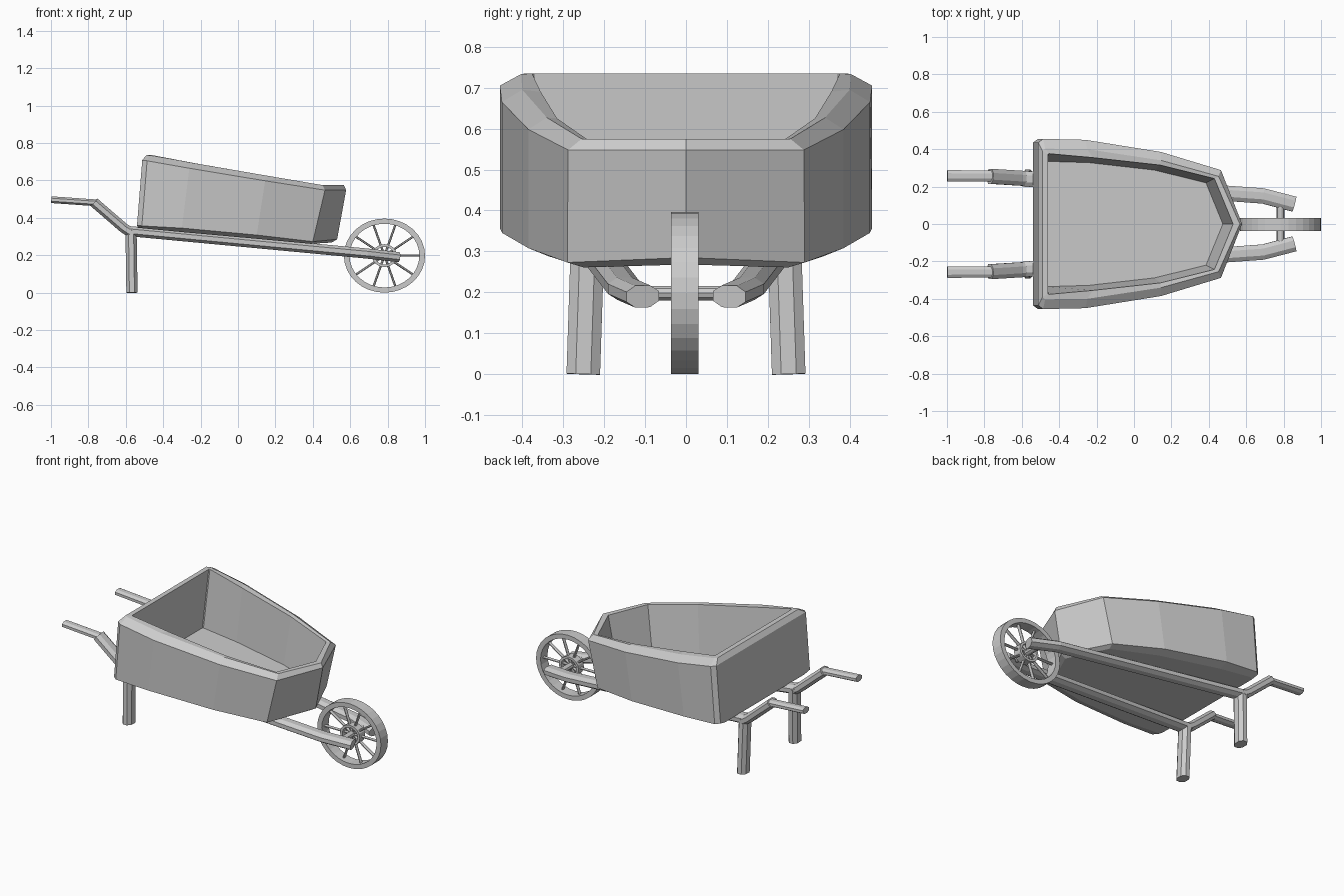
import bpy, bmesh, math
from mathutils import Vector

old = bpy.data.objects.get("Cube")
if old:
    bpy.data.objects.remove(old, do_unlink=True)

GREY = (0.6, 0.6, 0.6, 1)
mat = bpy.data.materials.new("plain grey")
mat.use_nodes = True
mat.diffuse_color = GREY
mat.node_tree.nodes["Principled BSDF"].inputs["Base Color"].default_value = GREY


def loft(name, rings, closed=False):
    """Skin a list of equal-length rings; cap the ends or close the loop."""
    bm = bmesh.new()
    rows = [[bm.verts.new(p) for p in ring] for ring in rings]
    pairs = list(zip(rows, rows[1:]))
    if closed:
        pairs.append((rows[-1], rows[0]))
    else:
        bm.faces.new(rows[0])
        bm.faces.new(rows[-1])
    n = len(rows[0])
    for a, b in pairs:
        for i in range(n):
            j = (i + 1) % n
            bm.faces.new((a[i], a[j], b[j], b[i]))
    bmesh.ops.recalc_face_normals(bm, faces=bm.faces)
    mesh = bpy.data.meshes.new(name)
    bm.to_mesh(mesh)
    bm.free()
    mesh.materials.append(mat)
    obj = bpy.data.objects.new(name, mesh)
    bpy.context.collection.objects.link(obj)
    return obj


def beam(name, path, half_w, half_h):
    """Sweep a chamfered section along a path; half_w is measured along y."""
    pts = [Vector(p) for p in path]
    c = 0.45
    section = [(1, c), (c, 1), (-c, 1), (-1, c), (-1, -c), (-c, -1), (c, -1), (1, -c)]
    rings = []
    for i, p in enumerate(pts):
        t = pts[min(i + 1, len(pts) - 1)] - pts[max(i - 1, 0)]
        up = t.cross(Vector((0, 1, 0))).normalized()
        side = up.cross(t).normalized()
        rings.append([p + side * half_w * a + up * half_h * b for a, b in section])
    return loft(name, rings)


def hull_ring(half, cut):
    """Cut the back corner, then mirror the half outline that ends at the nose."""
    (x, y, z), rest = half[0], half[1:]
    half = [(x, y - cut, z), (x + cut * 1.3, y, z - cut * .15)] + rest
    return half + [(x, -y, z) for x, y, z in reversed(half[:-1])]


# Tub: base, wall foot, outer rim, chamfer, inner rim and floor outlines
base = [(-.535, .405, .347), (-.3, .395, .324), (.1, .335, .288), (.39, .25, .261), (.5, 0, .268)]
wall_foot = [(-.54, .455, .36), (-.3, .449, .345), (.1, .385, .308), (.4, .29, .273), (.53, 0, .285)]
outer_rim = [(-.512, .455, .708), (-.26, .45, .665), (.145, .385, .598), (.465, .288, .548), (.578, 0, .548)]
chamfer = [(-.49, .403, .735), (-.25, .4, .695), (.145, .34, .627), (.452, .255, .575), (.566, 0, .575)]
inner_rim = [(-.46, .376, .735), (-.22, .355, .69), (.14, .315, .625), (.43, .243, .575), (.53, 0, .575)]
floor = [(-.475, .335, .385), (-.24, .328, .363), (.11, .288, .33), (.385, .22, .302), (.475, 0, .305)]
loft("tub", [hull_ring(half, cut) for half, cut in (
    (base, .02), (wall_foot, .02), (outer_rim, .02), (chamfer, .012), (inner_rim, .004), (floor, .004))])

# Frame: each side has a rail, leg, riser and grip
for side, s in (("left", 1), ("right", -1)):
    def m(*pts):
        return [(x, y * s, z) for x, y, z in pts]
    beam(side + "_rail", m((-.595, .243, .33), (.69, .15, .209), (.857, .106, .19)), .041, .027)
    beam(side + "_leg", m((-.567, .251, 0), (-.572, .24, .335)), .041, .03)
    beam(side + "_riser", m((-.57, .243, .32), (-.61, .245, .345), (-.77, .255, .483)), .04, .027)
    beam(side + "_grip", m((-.755, .256, .48), (-.998, .258, .497)), .03, .018)

# Wheel, slightly wider than tall
CX, CY, CZ, RX, RZ = .783, -.003, .198, .217, .198


def wheel_point(radius, angle, y):
    return (CX + RX * radius * math.cos(angle), CY + y, CZ + RZ * radius * math.sin(angle))


def hoop(name, outer, inner, half_w, sides):
    corners = ((outer, half_w), (outer, -half_w), (inner, -half_w), (inner, half_w))
    loft(name, [[wheel_point(r, math.tau * i / sides, y) for i in range(sides)]
                for r, y in corners], closed=True)


hoop("wheel_rim", 1, .86, .034, 32)
hoop("hub_ring", .31, .24, .026, 16)
SPOKES = 10
for i in range(SPOKES):
    a = math.tau * i / SPOKES
    beam("spoke_%d" % (i + 1), [wheel_point(.05, a, 0), wheel_point(.88, a, 0)], .01, .006)

# Axle between the rails
loft("axle", [[wheel_point(.095, math.tau * i / 10, y) for i in range(10)] for y in (-.1, .1)])
